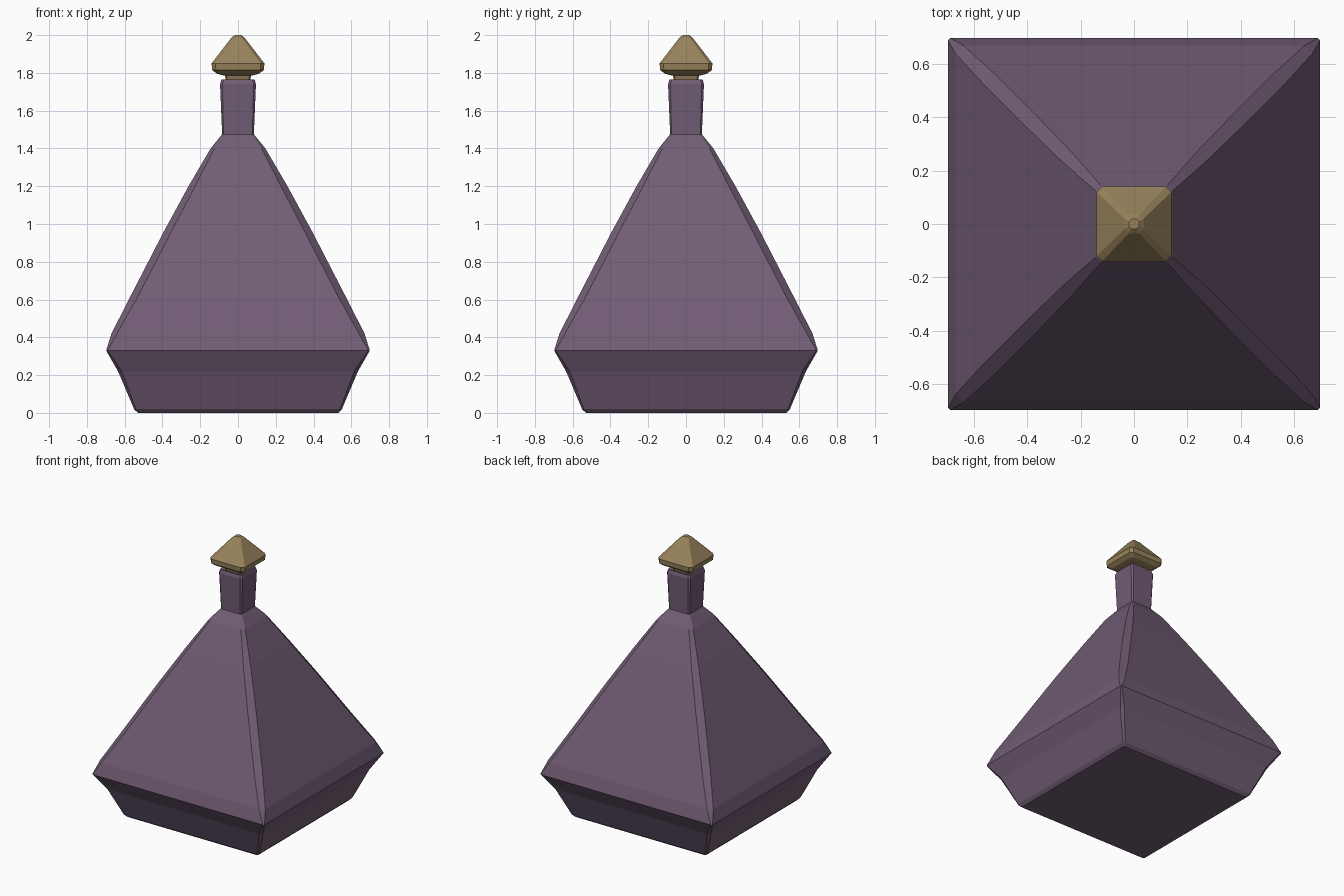
import bpy, bmesh

if "Cube" in bpy.data.objects:
    bpy.data.objects.remove(bpy.data.objects["Cube"])


def material(name, rgb):
    m = bpy.data.materials.new(name)
    m.diffuse_color = (*rgb, 1)
    m.use_nodes = True
    m.node_tree.nodes["Principled BSDF"].inputs["Base Color"].default_value = m.diffuse_color
    return m


def square_loft(name, rings, mat):
    """Loft chamfered squares; each ring is (z, half width, corner cut)."""
    bm = bmesh.new()
    loops = []
    for z, h, c in rings:
        k = h - c
        pts = [(k, -h), (h, -k), (h, k), (k, h), (-k, h), (-h, k), (-h, -k), (-k, -h)]
        loops.append([bm.verts.new((x, y, z)) for x, y in pts])
    for a, b in zip(loops, loops[1:]):
        for i in range(8):
            j = (i + 1) % 8
            bm.faces.new((a[i], a[j], b[j], b[i]))
    bm.faces.new(loops[0][::-1])
    bm.faces.new(loops[-1])
    bmesh.ops.recalc_face_normals(bm, faces=bm.faces)
    me = bpy.data.meshes.new(name)
    bm.to_mesh(me)
    bm.free()
    me.materials.append(mat)
    ob = bpy.data.objects.new(name, me)
    bpy.context.collection.objects.link(ob)
    return ob


purple = material("dusty purple glass", (0.165, 0.108, 0.175))
gold = material("dull gold", (0.31, 0.225, 0.105))

# Faceted bottle: undercut base, wide belt, tapering shoulders, square neck
square_loft("bottle", [
    (0.0, 0.53, 0.01), (0.02, 0.55, 0.01), (0.22, 0.635, 0.02),
    (0.33, 0.698, 0.008), (0.42, 0.67, 0.03), (0.62, 0.568, 0.04),
    (0.95, 0.398, 0.04), (1.2, 0.262, 0.035), (1.4, 0.145, 0.02),
    (1.475, 0.084, 0.008), (1.74, 0.095, 0.012), (1.765, 0.088, 0.012),
    (1.755, 0.06, 0.008)], purple)

# Stopper: plug, flange and pyramid head
square_loft("stopper", [
    (1.70, 0.055, 0.008), (1.765, 0.065, 0.008), (1.785, 0.07, 0.01),
    (1.795, 0.11, 0.012), (1.815, 0.137, 0.02), (1.85, 0.14, 0.02),
    (1.985, 0.036, 0.016), (2.0, 0.018, 0.009)], gold)
